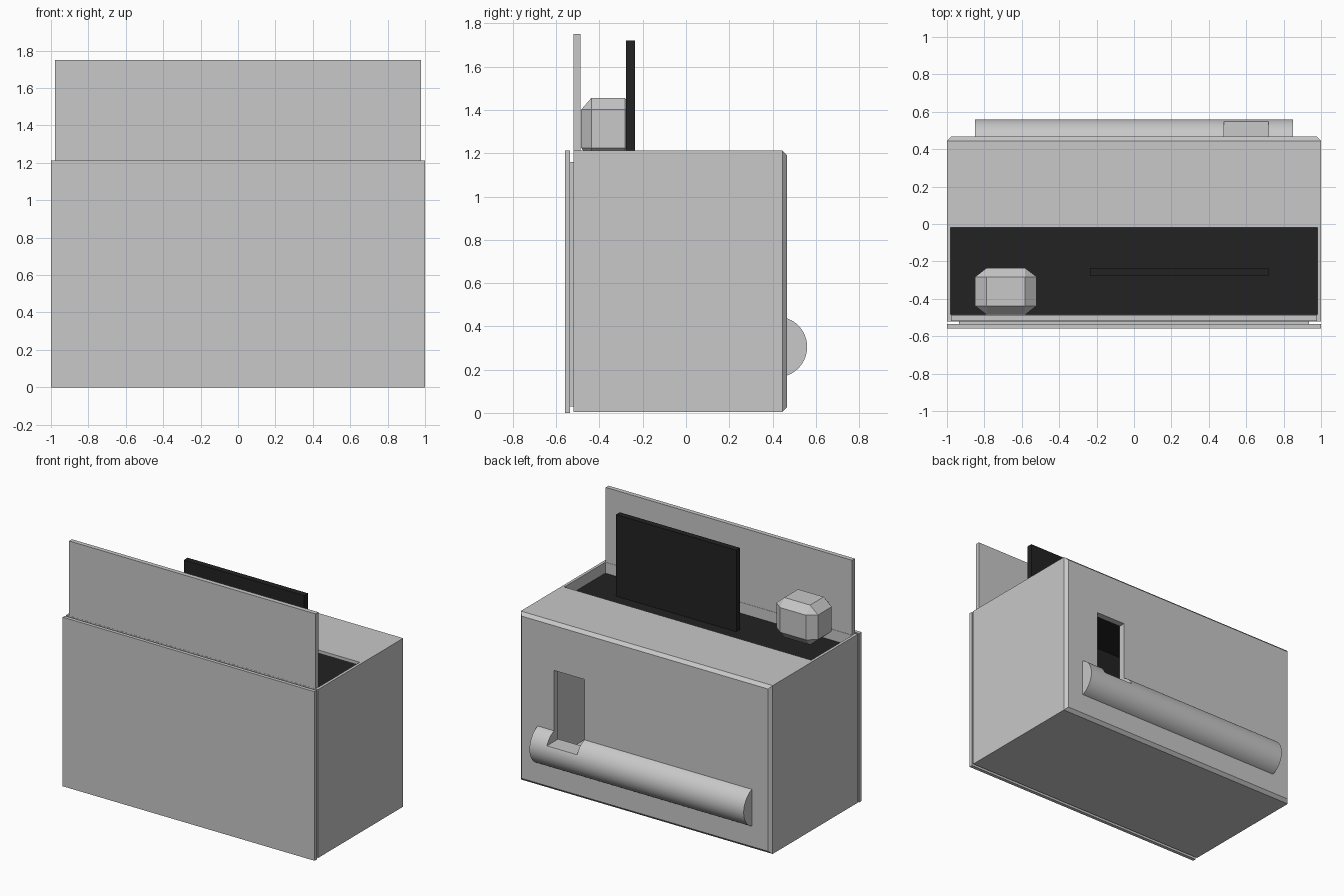
import bpy, bmesh, math
from mathutils import Vector

old = bpy.data.objects.get("Cube")
if old:
    bpy.data.objects.remove(old, do_unlink=True)


def material(name, value):
    m = bpy.data.materials.new(name)
    m.use_nodes = True
    colour = (value, value, value, 1)
    m.diffuse_color = colour
    m.node_tree.nodes["Principled BSDF"].inputs["Base Color"].default_value = colour
    return m


GREY = material("light grey", 0.58)
BLACK = material("soft black", 0.016)


def finish(name, bm, mat):
    bmesh.ops.recalc_face_normals(bm, faces=bm.faces)
    me = bpy.data.meshes.new(name)
    bm.to_mesh(me)
    bm.free()
    ob = bpy.data.objects.new(name, me)
    bpy.context.collection.objects.link(ob)
    me.materials.append(mat)
    return ob


def box(name, x, y, z, mat=GREY, chamfer=0, edge_rule=None):
    """Box from axis ranges; chamfer is applied to edges that pass edge_rule."""
    bm = bmesh.new()
    bmesh.ops.create_cube(bm, size=1)
    for v in bm.verts:
        v.co = Vector([lo + (c + 0.5) * (hi - lo)
                       for c, (lo, hi) in zip(v.co, (x, y, z))])
    if chamfer:
        edges = [e for e in bm.edges if edge_rule is None or edge_rule(e)]
        bmesh.ops.bevel(bm, geom=edges, offset=chamfer, segments=1,
                        profile=0.5, affect='EDGES')
    return finish(name, bm, mat)


def cut(target, cutter):
    mod = target.modifiers.new(cutter.name, 'BOOLEAN')
    mod.operation = 'DIFFERENCE'
    mod.solver = 'EXACT'
    mod.object = cutter
    cutter.hide_render = True
    cutter.hide_viewport = True
    cutter.display_type = 'WIRE'


# Hollow body with chamfered back edges
body = box("body_shell", (-1, 1), (-0.52, 0.467), (0.005, 1.213), chamfer=0.022,
           edge_rule=lambda e: all(v.co.y > 0.4 for v in e.verts))
cut(body, box("interior_cutter", (-0.98, 0.98), (-0.485, 0.42), (0.03, 1.19)))
cut(body, box("opening_cutter", (-0.98, 0.98), (-0.485, -0.02), (1.1, 1.3)))

# Half-round bar on the back
bm = bmesh.new()
ring = []
for i in range(33):
    a = math.pi * (i / 32 - 0.5)
    ring.append(bm.verts.new((-0.85, 0.42 + 0.14 * math.cos(a),
                              0.305 + 0.14 * math.sin(a))))
face = bm.faces.new(ring)
new = bmesh.ops.extrude_face_region(bm, geom=[face])["geom"]
bmesh.ops.translate(bm, vec=(1.7, 0, 0),
                    verts=[g for g in new if isinstance(g, bmesh.types.BMVert)])
bar = finish("back_bar", bm, GREY)
bpy.ops.object.select_all(action='DESELECT')
bar.select_set(True)
bpy.context.view_layer.objects.active = bar
bpy.ops.object.shade_smooth_by_angle(angle=math.radians(30))

# Slot through the back wall and the top of the bar
slot = box("slot_cutter", (0.48, 0.72), (0.35, 0.65), (0.36, 0.87))
cut(body, slot)
cut(bar, slot)

# Front plates and raised panel
box("front_plate", (-1, 1), (-0.56, -0.535), (0, 1.213))
box("front_spacer", (-0.935, 0.935), (-0.536, -0.519), (0.03, 1.16))
box("raised_panel", (-0.978, 0.978), (-0.519, -0.487), (1.15, 1.75))

# Black deck inside the opening and the upright sheet through it
box("inner_deck", (-0.985, 0.985), (-0.49, 0.43), (1.115, 1.135), BLACK)
box("upright_sheet", (-0.235, 0.72), (-0.278, -0.235), (0.5, 1.72), BLACK)

# Chamfered knob: bevel a unit cube, then stretch it to size
bm = bmesh.new()
bmesh.ops.create_cube(bm, size=1)
bmesh.ops.bevel(bm, geom=list(bm.edges), offset=0.19, segments=1,
                profile=0.5, affect='EDGES')
bmesh.ops.scale(bm, vec=(0.33, 0.25, 0.285), verts=bm.verts)
bmesh.ops.translate(bm, vec=(-0.685, -0.36, 1.313), verts=bm.verts)
finish("knob", bm, GREY)
